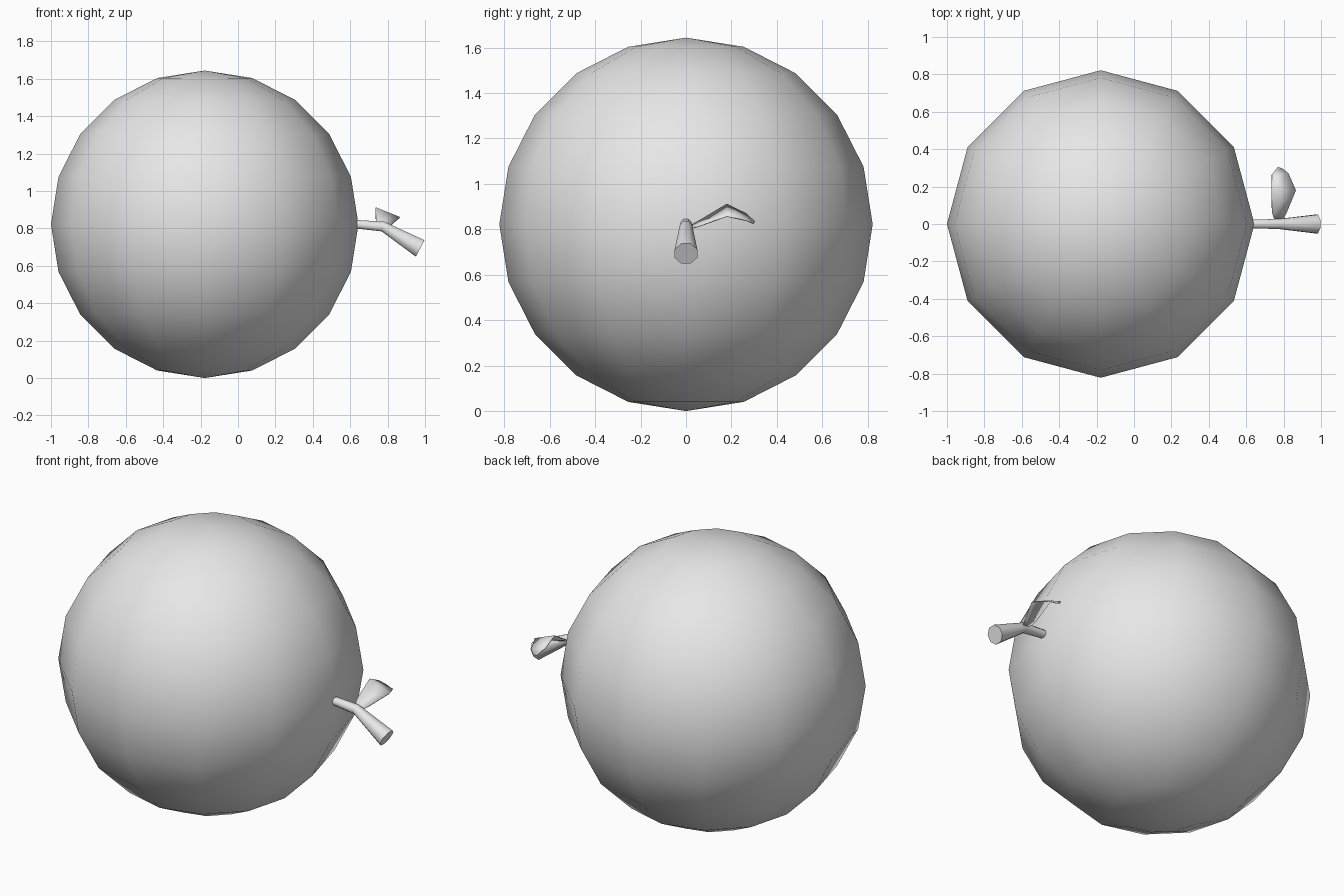
import bpy, bmesh, math
from mathutils import Vector, Matrix

cube = bpy.data.objects.get("Cube")
if cube:
    bpy.data.objects.remove(cube, do_unlink=True)

grey = bpy.data.materials.new("plain_grey")
grey.use_nodes = True
grey.diffuse_color = (0.8, 0.8, 0.8, 1)
grey.node_tree.nodes["Principled BSDF"].inputs["Base Color"].default_value = (0.8, 0.8, 0.8, 1)


def finish(name, bm, angle):
    """Turn a bmesh into a smooth-shaded object."""
    bmesh.ops.recalc_face_normals(bm, faces=bm.faces[:])
    mesh = bpy.data.meshes.new(name)
    bm.to_mesh(mesh)
    bm.free()
    mesh.materials.append(grey)
    obj = bpy.data.objects.new(name, mesh)
    bpy.context.collection.objects.link(obj)
    bpy.ops.object.select_all(action='DESELECT')
    obj.select_set(True)
    bpy.context.view_layer.objects.active = obj
    bpy.ops.object.shade_smooth_by_angle(angle=math.radians(angle))
    return obj


# Round fruit body
R = 0.822
bm = bmesh.new()
bmesh.ops.create_uvsphere(bm, u_segments=12, v_segments=10, radius=R,
                          matrix=Matrix.Translation((R - 1, 0, R)))
finish("fruit_body", bm, 60)

# Bent stem: rings of eight points, (x, z, radius, downward tilt in degrees)
SIDES = 8
bm = bmesh.new()
rings = []
for x, z, r, tilt in [(0.60, 0.825, 0.024, 0), (0.775, 0.81, 0.029, 15),
                      (0.974, 0.693, 0.054, 28)]:
    turn = Matrix.Rotation(math.radians(tilt), 3, 'Y')
    ring = []
    for i in range(SIDES):
        a = 2 * math.pi * (i + 0.5) / SIDES
        offset = turn @ Vector((0, r * math.cos(a), r * math.sin(a)))
        ring.append(bm.verts.new(Vector((x, 0, z)) + offset))
    rings.append(ring)
for a, b in zip(rings, rings[1:]):
    for i in range(SIDES):
        j = (i + 1) % SIDES
        bm.faces.new((a[i], a[j], b[j], b[i]))
bm.faces.new(rings[0])
bm.faces.new(rings[-1])
finish("stem", bm, 50)

# Tilted, arched leaf: pairs of left and right edge points
bm = bmesh.new()
pairs = [((0.755, 0.01, 0.81), (0.79, 0.01, 0.80)),
         ((0.738, 0.06, 0.838), (0.815, 0.06, 0.815)),
         ((0.735, 0.18, 0.91), (0.865, 0.18, 0.858)),
         ((0.737, 0.265, 0.868), (0.825, 0.27, 0.838)),
         ((0.768, 0.303, 0.832), (0.79, 0.297, 0.826))]
edges = [[bm.verts.new(p) for p in pair] for pair in pairs]
for a, b in zip(edges, edges[1:]):
    bm.faces.new((a[0], a[1], b[1], b[0]))
leaf = finish("leaf", bm, 60)
thick = leaf.modifiers.new("thickness", 'SOLIDIFY')
thick.thickness = 0.006
thick.offset = 0
